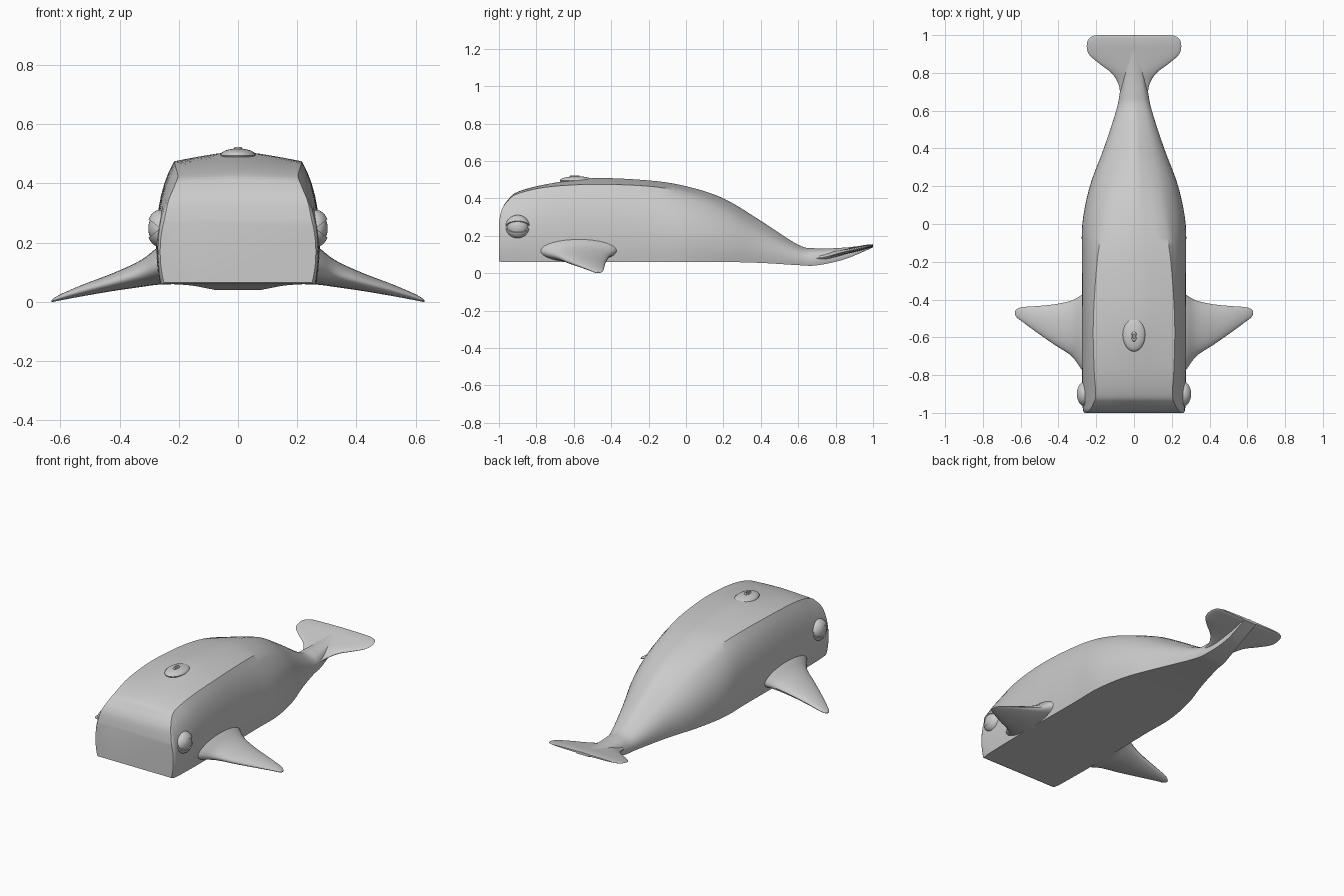
import bpy, bmesh, math
from mathutils import Vector, Matrix

if "Cube" in bpy.data.objects:
    bpy.data.objects.remove(bpy.data.objects["Cube"])


def finish(name, bm, angle=35):
    bmesh.ops.recalc_face_normals(bm, faces=bm.faces)
    me = bpy.data.meshes.new(name)
    bm.to_mesh(me)
    bm.free()
    ob = bpy.data.objects.new(name, me)
    bpy.context.collection.objects.link(ob)
    bpy.ops.object.select_all(action='DESELECT')
    ob.select_set(True)
    bpy.context.view_layer.objects.active = ob
    bpy.ops.object.shade_smooth_by_angle(angle=math.radians(angle))
    return ob


def smooth_rows(rows, n=5):
    # Catmull-Rom interpolation between station rows
    out = []
    for i in range(len(rows) - 1):
        p0, p1, p2 = rows[max(i - 1, 0)], rows[i], rows[i + 1]
        p3 = rows[min(i + 2, len(rows) - 1)]
        for k in range(n):
            t = k / n
            out.append([0.5 * (2 * b + (c - a) * t + (2 * a - 5 * b + 4 * c - d) * t * t
                               + (3 * b - a - 3 * c + d) * t ** 3)
                        for a, b, c, d in zip(p0, p1, p2, p3)])
    return out + [list(rows[-1])]


def loft(name, rings):
    bm = bmesh.new()
    loops = [[bm.verts.new(p) for p in r] for r in rings]
    m = len(loops[0])
    for a, b in zip(loops, loops[1:]):
        for i in range(m):
            j = (i + 1) % m
            bm.faces.new((a[i], a[j], b[j], b[i]))
    bm.faces.new(loops[0])
    bm.faces.new(loops[-1])
    return finish(name, bm)


def body_ring(row):
    y, wb, w, s, zb, zs, zt = row
    half = [(0, zb), (wb * .5, zb)]
    for k in range(11):
        t = k / 10
        u = 1 - t
        c = w * 1.035
        x = u**3 * wb + 3 * u * u * t * c + 3 * u * t * t * c + t**3 * s
        z = zb + (zs - zb) * (3 * u * u * t * .3 + 3 * u * t * t * .72 + t**3)
        half.append((x, z))
    for f in (.66, .33, 0):
        half.append((s * f, zs + (zt - zs) * (1 - f ** 1.3)))
    pts = half + [(-x, z) for x, z in half[-2:0:-1]]
    return [Vector((x, y, z)) for x, z in pts]


# Body: y, bottom half width, side half width, shoulder x, bottom z, shoulder z, top z
body = [(-1, .25, .258, .25, .065, .27, .27),
        (-.985, .255, .268, .235, .06, .34, .34),
        (-.95, .26, .272, .215, .06, .39, .395),
        (-.9, .262, .275, .203, .06, .425, .435),
        (-.75, .265, .275, .212, .06, .46, .475),
        (-.5, .265, .275, .215, .06, .475, .508),
        (-.2, .262, .275, .195, .06, .465, .496),
        (0, .262, .275, .165, .06, .43, .465),
        (.2, .225, .235, .13, .06, .355, .40),
        (.4, .155, .16, .095, .055, .235, .28),
        (.6, .09, .095, .06, .043, .13, .152),
        (.7, .07, .075, .05, .042, .118, .133),
        (.85, .045, .05, .04, .075, .125, .137),
        (1, .04, .045, .04, .138, .15, .155)]
loft("body", [body_ring(r) for r in smooth_rows(body)])

# Tail fluke: y, half width, bottom z, top z
fluke = [(.66, .07, .055, .10), (.74, .082, .068, .105), (.8, .12, .085, .12),
         (.85, .185, .1, .13), (.9, .24, .112, .14), (.95, .25, .125, .15),
         (.985, .235, .135, .154), (1, .2, .142, .153)]
N = 32
ang = [2 * math.pi * k / N for k in range(N)]
loft("tail_fluke", [[Vector((w * math.cos(a), y, (b + t) / 2 + (t - b) / 2 * math.sin(a)))
                     for a in ang] for y, w, b, t in smooth_rows(fluke)])

# Side fins: x, front y, back y, bottom z, top z
fin = [(.2, -.86, -.31, .06, .23), (.27, -.78, -.37, .058, .185),
       (.33, -.70, -.405, .05, .14), (.42, -.64, -.425, .037, .098),
       (.52, -.57, -.435, .02, .06), (.59, -.518, -.44, .007, .03),
       (.62, -.495, -.45, .001, .014), (.63, -.478, -.462, 0, .006)]
for side, label in ((1, "right"), (-1, "left")):
    loft(label + "_fin",
         [[Vector((side * x, (f + k) / 2 + (k - f) / 2 * math.cos(a),
                   (b + t) / 2 + (t - b) / 2 * math.sin(a))) for a in ang]
          for x, f, k, b, t in smooth_rows(fin)])

    # Eyeball and two lids cut from a slightly larger ball
    place = Matrix.Translation((side * .262, -.9, .248))
    bm = bmesh.new()
    bmesh.ops.create_uvsphere(bm, u_segments=28, v_segments=18, radius=1,
                              matrix=place @ Matrix.Diagonal((.041, .058, .056, 1)))
    finish(label + "_eyeball", bm)
    for up, lid in ((1, "upper"), (-1, "lower")):
        bm = bmesh.new()
        bmesh.ops.create_uvsphere(bm, u_segments=28, v_segments=18, radius=1,
                                  matrix=Matrix.Diagonal((.046, .065, .063, 1)))
        tilt = math.radians(38)
        bmesh.ops.bisect_plane(bm, geom=bm.verts[:] + bm.edges[:] + bm.faces[:],
                               plane_co=(0, 0, 0), clear_inner=True,
                               plane_no=(-side * math.sin(tilt), 0, up * math.cos(tilt)))
        bmesh.ops.holes_fill(bm, edges=[e for e in bm.edges if e.is_boundary])
        bmesh.ops.transform(bm, matrix=place, verts=bm.verts)
        finish(label + "_" + lid + "_eyelid", bm)

# Blowhole mound and rim
bm = bmesh.new()
bmesh.ops.create_uvsphere(bm, u_segments=24, v_segments=12, radius=1,
                          matrix=Matrix.Translation((0, -.585, .495))
                          @ Matrix.Diagonal((.06, .09, .023, 1)))
finish("blowhole_mound", bm)
bpy.ops.mesh.primitive_torus_add(major_radius=.013, minor_radius=.005, major_segments=20,
                                 minor_segments=8, location=(0, -.595, .518))
rim = bpy.context.object
rim.name = "blowhole_rim"
rim.scale = (.8, 1.5, 1)
bpy.ops.object.shade_smooth()
